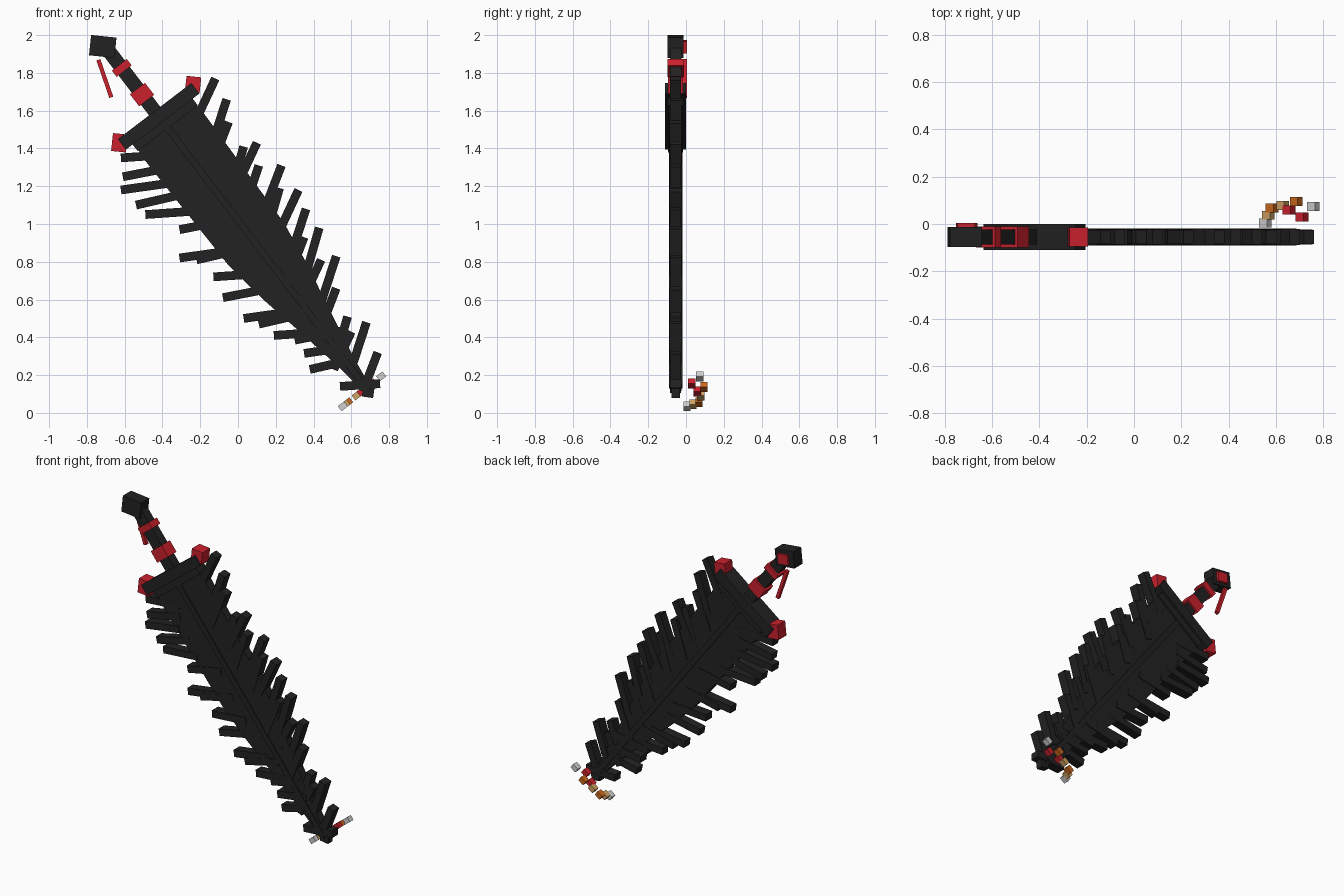
import bpy, bmesh, math
from mathutils import Vector

cube = bpy.data.objects.get("Cube")
if cube:
    bpy.data.objects.remove(cube, do_unlink=True)


def material(name, rgb):
    m = bpy.data.materials.new(name)
    m.use_nodes = True
    m.diffuse_color = (*rgb, 1)
    bsdf = m.node_tree.nodes["Principled BSDF"]
    bsdf.inputs["Base Color"].default_value = (*rgb, 1)
    bsdf.inputs["Roughness"].default_value = 0.8
    return m


BLACK = material("charcoal black", (0.016, 0.016, 0.016))
RED = material("crimson red", (0.60, 0.015, 0.026))
ORANGE = material("burnt orange", (0.60, 0.14, 0.012))
TAN = material("tan", (0.62, 0.36, 0.13))
WHITE = material("pale grey", (0.62, 0.62, 0.62))

# The sword lies diagonally in the x-z plane: u runs to the tip, v across
MID_Y = -0.055
ORIGIN = Vector((-0.42, 1.57))
U = Vector((0.607, -0.795)).normalized()
V = Vector((-U.y, U.x))
V_ANGLE = math.degrees(math.atan2(V.y, V.x))


def finish(name, bm, mat):
    bmesh.ops.recalc_face_normals(bm, faces=bm.faces)
    mesh = bpy.data.meshes.new(name)
    bm.to_mesh(mesh)
    bm.free()
    mesh.materials.append(mat)
    ob = bpy.data.objects.new(name, mesh)
    bpy.context.collection.objects.link(ob)
    return ob


def box(name, x, z, size, angle, mat, y=MID_Y):
    """Box whose long direction is turned by angle (degrees) in the x-z plane."""
    bm = bmesh.new()
    bmesh.ops.create_cube(bm, size=1)
    bmesh.ops.scale(bm, vec=size, verts=bm.verts)
    ob = finish(name, bm, mat)
    ob.location = (x, y, z)
    ob.rotation_euler = (0, -math.radians(angle), 0)
    return ob


def along(name, t, s, size, mat, y=MID_Y):
    """Box aligned to the sword; size is (across, depth, along)."""
    p = ORIGIN + U * t + V * s
    return box(name, p.x, p.y, size, V_ANGLE, mat, y)


def plate(name, outline, depth, mat):
    """Flat plate from (along, across) points."""
    bm = bmesh.new()
    pts = [ORIGIN + U * t + V * s for t, s in outline]
    face = bm.faces.new([bm.verts.new((p.x, MID_Y - depth / 2, p.y)) for p in pts])
    out = bmesh.ops.extrude_face_region(bm, geom=[face])
    verts = [g for g in out["geom"] if isinstance(g, bmesh.types.BMVert)]
    bmesh.ops.translate(bm, vec=(0, depth, 0), verts=verts)
    return finish(name, bm, mat)


# Blade core and its raised middle rib
half = [(0.0, 0.18), (0.12, 0.20), (0.85, 0.185), (1.1, 0.15),
        (1.35, 0.10), (1.65, 0.045), (1.80, 0.025)]
plate("blade_core", half + [(t, -s) for t, s in reversed(half)], 0.056, BLACK)
along("blade_rib", 0.90, 0, (0.035, 0.072, 1.80), BLACK)
box("blade_tip", 0.69, 0.115, (0.06, 0.046, 0.065), -8, BLACK)

# Barbs along both edges, given by their tips and swept back to the hilt
upper_tips = [(-.12, 1.77), (-.06, 1.66), (-.05, 1.54), (.03, 1.41), (.10, 1.43),
              (.11, 1.31), (.23, 1.31), (.22, 1.19), (.32, 1.18), (.36, 1.08),
              (.35, .93), (.43, .98), (.44, .81), (.52, .83), (.52, .66),
              (.58, .51), (.60, .43), (.68, .48), (.74, .32)]
lower_tips = [(-.62, 1.35), (-.61, 1.25), (-.62, 1.18), (-.54, 1.10), (-.49, 1.05),
              (-.31, .97), (-.31, .82), (-.22, .81), (-.13, .72), (-.08, .61),
              (.03, .50), (.11, .47), (.19, .41), (.30, .385), (.35, .315),
              (.38, .23), (.54, .14)]


def barbs(name, tips, angle, length):
    for i, (x, z) in enumerate(tips):
        a = angle + (-4, 3, 0, 5)[i % 4]
        n = length if i < len(tips) - 3 else length * 0.85
        d = Vector((math.cos(math.radians(a)), math.sin(math.radians(a))))
        c = Vector((x, z)) - d * n / 2
        box(f"{name}_{i + 1}", c.x, c.y, (n, 0.058 + 0.004 * (i % 3), 0.046), a, BLACK)


barbs("upper_barb", upper_tips, 69, 0.26)
barbs("lower_barb", lower_tips, 188, 0.25)

# Guard with red end caps
along("guard", 0.0, 0, (0.49, 0.11, 0.07), BLACK)
along("guard_collar", 0.05, 0, (0.40, 0.08, 0.06), BLACK)
box("guard_cap_left", -0.238, 1.738, (0.078, 0.08, 0.085), -6, RED)
box("guard_cap_right", -0.628, 1.43, (0.078, 0.08, 0.095), -6, RED)

# Grip, rings and pommel
along("grip", -0.22, 0, (0.075, 0.062, 0.42), BLACK)
along("grip_ring_lower", -0.145, 0, (0.10, 0.088, 0.08), RED)
along("grip_ring_upper", -0.322, 0, (0.10, 0.088, 0.042), RED)
box("pommel", -0.716, 1.94, (0.135, 0.086, 0.108), -6, BLACK)
box("pommel_gem", -0.712, 1.938, (0.075, 0.024, 0.065), -6, RED, -0.008)

# Hanging ribbon behind the grip
box("ribbon", -0.705, 1.77, (0.022, 0.022, 0.21), 19, RED, -0.007)

# Loose sparks curling behind the tip
sparks = [(.555, .005, WHITE), (.568, .037, TAN), (.583, .068, ORANGE),
          (.628, .078, TAN), (.655, .060, RED), (.685, .095, ORANGE),
          (.71, .030, RED), (.758, .073, WHITE)]
for i, (x, y, mat) in enumerate(sparks):
    box(f"spark_{i + 1}", x, 0.035 + (x - 0.555) * 0.78, (0.042, 0.038, 0.033),
        V_ANGLE, mat, y)
